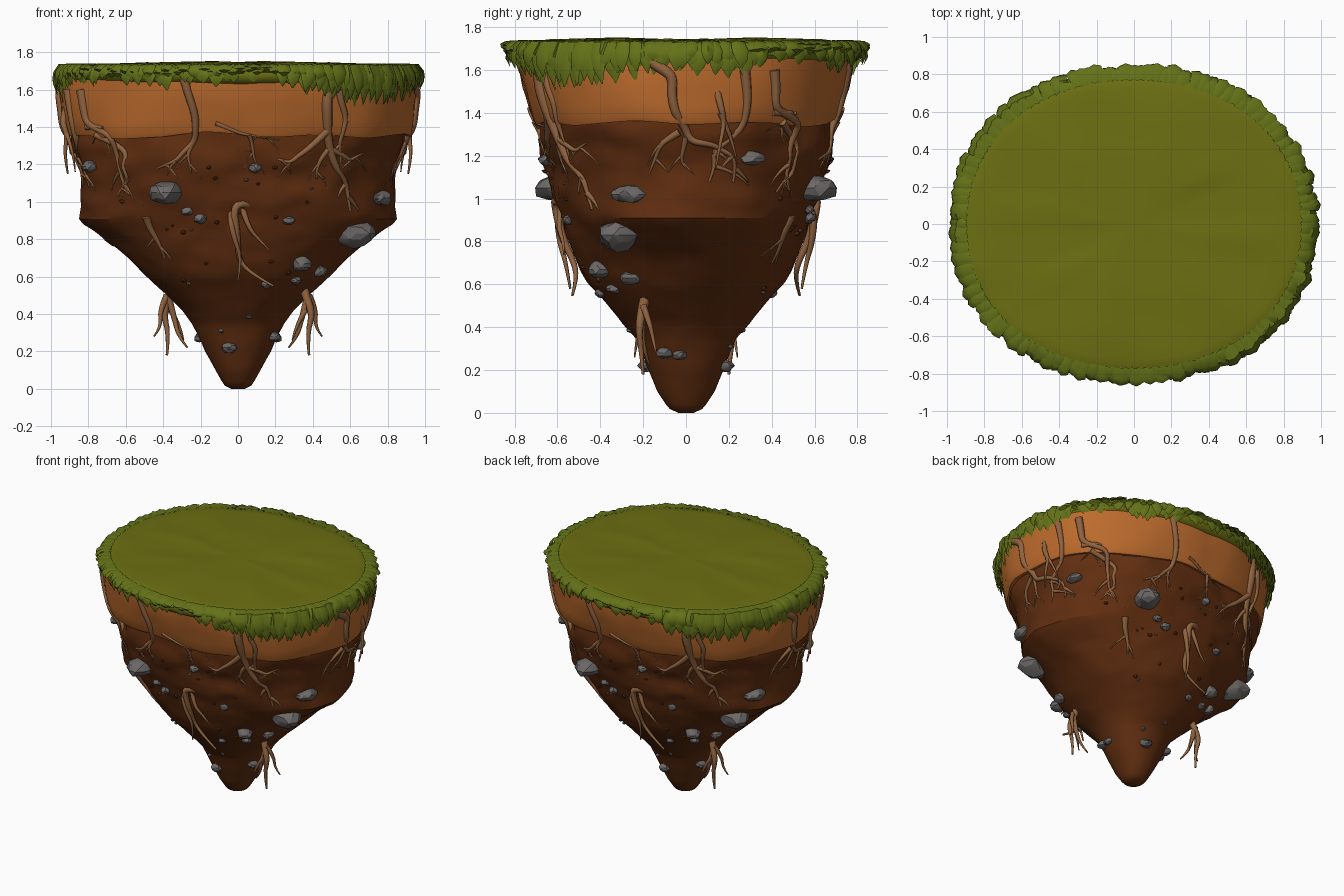
import bpy, bmesh, math, random
from mathutils import Vector, Matrix, noise
from mathutils.bvhtree import BVHTree

if "Cube" in bpy.data.objects:
    bpy.data.objects.remove(bpy.data.objects["Cube"])

random.seed(4)
TAU = 2 * math.pi


def material(name, rgb):
    m = bpy.data.materials.new(name)
    m.diffuse_color = (*rgb, 1)
    m.use_nodes = True
    m.node_tree.nodes["Principled BSDF"].inputs["Base Color"].default_value = m.diffuse_color
    return m


GRASS = material("olive_grass", (0.150, 0.158, 0.006))
LEAF = material("leaf_green", (0.128, 0.168, 0.009))
CLAY = material("orange_clay", (0.50, 0.145, 0.026))
SOIL = material("dark_soil", (0.118, 0.027, 0.005))
ROOT = material("root_brown", (0.28, 0.125, 0.05))
STONE = material("grey_stone", (0.15, 0.14, 0.135))


def finish(bm, name, mat, angle=35):
    bmesh.ops.recalc_face_normals(bm, faces=bm.faces)
    me = bpy.data.meshes.new(name)
    bm.to_mesh(me)
    bm.free()
    me.materials.append(mat)
    me.shade_smooth()
    me.set_sharp_from_angle(angle=math.radians(angle))
    ob = bpy.data.objects.new(name, me)
    bpy.context.collection.objects.link(ob)
    return ob


def twin(ob):
    # the island repeats itself after half a turn
    other = ob.copy()
    other.name = ob.name + "_opposite"
    other.rotation_euler.z = math.pi
    bpy.context.collection.objects.link(other)


def lerp_table(table, t):
    for a, b in zip(table, table[1:]):
        if t <= b[0]:
            f = max(0, (t - a[0]) / (b[0] - a[0]))
            return [p + (q - p) * f for p, q in zip(a[1:], b[1:])]
    return list(table[-1][1:])


def oval(th, rx, ry, p=2.2):
    c, s = math.cos(th), math.sin(th)
    r = (abs(c / rx) ** p + abs(s / ry) ** p) ** (-1 / p)
    return Vector((r * c, r * s, 0))


def bump(v, scale):
    a = noise.noise(v * scale)
    b = noise.noise(Vector((-v.x, -v.y, v.z)) * scale)
    return a + b


def loft(rings):
    bm = bmesh.new()
    loops = [[bm.verts.new(p) for p in ring] for ring in rings]
    for a, b in zip(loops, loops[1:]):
        for i in range(len(a)):
            j = (i + 1) % len(a)
            bm.faces.new((a[i], a[j], b[j], b[i]))
    bm.faces.new(loops[0])
    bm.faces.new(loops[-1])
    return bm


# soil: tapering body with a ledge, height / half width / half depth
PROFILE = [(0, .035, .035), (.02, .075, .08), (.1, .12, .135), (.2, .175, .175),
           (.35, .245, .235), (.42, .29, .30), (.6, .49, .46), (.78, .66, .53),
           (.86, .77, .55), (.90, .83, .565), (1.0, .84, .61), (1.2, .865, .685),
           (1.32, .90, .70), (1.42, .90, .70)]
N = 96
rings = []
for k in range(55):
    z = 1.42 * (k / 54) ** 1.1
    rx, ry = lerp_table(PROFILE, z)
    ring = []
    for i in range(N):
        v = oval(TAU * i / N, rx, ry)
        v.z = z
        amp = min(1, z / .3)
        q = Vector((v.x, v.y, z * 1.4))
        # broad lumps, rock-like creases and fine grain
        f = .04 * bump(q, 2.2) - .035 * abs(bump(q, 3.5)) + .010 * bump(q, 9) + .012
        v.xy *= 1 + f * amp
        ring.append(v)
    rings.append(ring)
soil_bm = loft(rings)

# clay: pale band under the turf with a wavy lower lip
rings = []
for t, rx, ry in [(1.42, .84, .64), (1.355, .90, .69), (1.352, .925, .712), (1.37, .935, .722),
                  (1.44, .945, .74), (1.52, .953, .758), (1.6, .957, .775), (1.66, .95, .78), (1.70, .9, .74)]:
    ring = []
    for i in range(N):
        v = oval(TAU * i / N, rx, ry)
        edge = bump(Vector((v.x, v.y, 0)), 2.5) * .03 if t < 1.5 else 0
        v.xy *= 1 + .012 * bump(Vector((v.x, v.y, t)), 4) + .004 * bump(Vector((v.x, v.y, t)), 12)
        v.z = t + edge
        ring.append(v)
    rings.append(ring)
clay_bm = loft(rings)

trees = [BVHTree.FromBMesh(soil_bm), BVHTree.FromBMesh(clay_bm)]
finish(soil_bm, "soil_body", SOIL, 28)
finish(clay_bm, "clay_band", CLAY, 30)

# turf: uneven disc with rolled edge
rings = []
for r, dz in [(.9, -.10), (.94, -.08), (.955, -.05), (.945, -.02), (.91, 0), (.85, .005), (.75, .01),
              (.62, .013), (.5, .015), (.38, .016), (.26, .018), (.14, .018), (.05, .018)]:
    ring = []
    for i in range(N):
        v = oval(TAU * i / N, r, r * .855, 2.12)
        q = Vector((v.x, v.y * 1.8, 0))
        v.z = 1.727 + dz + .010 * bump(q, 2.2) + .004 * bump(q, 5)
        ring.append(v)
    rings.append(ring)
finish(loft(rings), "turf_top", GRASS, 40)

# leaf fringe: overlapping drooping blades, tip height by angle
TIPS = [(0, 1.58), (12, 1.55), (25, 1.63), (40, 1.66), (55, 1.61), (72, 1.635), (90, 1.65), (103, 1.66),
        (117, 1.58), (135, 1.52), (150, 1.52), (165, 1.56), (180, 1.58)]
bm = bmesh.new()
for layer, count in enumerate((130, 120, 110)):
    for i in range(count):
        th = TAU * (i + .33 * layer + random.uniform(-.35, .35)) / count
        tip = lerp_table(TIPS, math.degrees(th) % 180)[0]
        tip += random.uniform(-.03, .03) + .022 * layer
        reach = random.uniform(.965, 1.0) - .012 * (2 - layer)
        w = random.uniform(.028, .042)
        edge = oval(th, 1, .86, 2.12)
        side = Vector((-edge.y, edge.x, 0)).normalized()
        lean = random.uniform(-.03, .03)
        drop = 1.715 - tip
        rows = []
        for rad, h, wide in [(.89, 1.728, .6), (reach - .035, 1.722, .95), (reach - .008, 1.715 - .3 * drop, 1.1),
                             (reach, 1.715 - .65 * drop, .8), (reach - .012, tip, .08)]:
            c = edge * rad + side * lean * (1.72 - h) * 6
            c.z = h + .004 * layer
            out = edge.normalized() * .014 + Vector((0, 0, .006))
            rows.append([bm.verts.new(c - side * w * wide), bm.verts.new(c + out * min(1, wide)),
                         bm.verts.new(c + side * w * wide)])
        for a, b in zip(rows, rows[1:]):
            for j in (0, 1):
                bm.faces.new((a[j], a[j + 1], b[j + 1], b[j]))
finish(bm, "leaf_fringe", LEAF, 50)


def place(side, u, z, lift=0.0):
    """Point on the island seen from the front (F) or right (R)."""
    d = Vector((0, 1, 0)) if side == "F" else Vector((-1, 0, 0))
    o = Vector((u, -3, z)) if side == "F" else Vector((3, u, z))
    hits = [h for h in (t.ray_cast(o, d) for t in trees) if h[0]]
    if hits:
        loc, nor = min(hits, key=lambda h: h[3])[:2]
    else:
        loc, nor = min((t.find_nearest(o + d * 2.8) for t in trees), key=lambda h: h[3])[:2]
    if nor.dot(loc) < 0:
        nor = -nor
    return loc + nor * lift, nor


def root(name, paths):
    """Tapered tubes; each path is (side, thickness, lift, [(u, z), ...])."""
    cu = bpy.data.curves.new(name, "CURVE")
    cu.dimensions, cu.bevel_depth, cu.bevel_resolution = "3D", 1.0, 1
    cu.resolution_u, cu.use_fill_caps = 3, True
    cu.materials.append(ROOT)

    def tube(pts, thick):
        sp = cu.splines.new("NURBS")
        sp.points.add(len(pts) - 1)
        for i, (p, v) in enumerate(zip(sp.points, pts)):
            p.co = (*v, 1)
            p.radius = thick * (1 - .78 * i / (len(pts) - 1))
        sp.order_u, sp.use_endpoint_u = 3, True

    for side, thick, lift, pts in paths:
        if side == "free":
            tube([Vector(p) for p in pts], thick)
            continue
        fine = []
        for a, b in zip(pts, pts[1:]):
            fine += [a, ((a[0] + b[0]) / 2 + random.uniform(-.012, .012), (a[1] + b[1]) / 2)]
        fine.append(pts[-1])
        tube([place(side, *p, lift)[0] for p in fine], thick)
        # small twigs near the tip
        for sgn in (-1, 1):
            u, z = fine[-2 if sgn > 0 else -3]
            tw = [(u, z), (u + sgn * .035, z - .03), (u + sgn * random.uniform(.04, .07), z - random.uniform(.06, .1))]
            tube([place(side, *p, lift)[0] for p in tw], thick * .45)
    twin(link(name, cu))


def link(name, data):
    ob = bpy.data.objects.new(name, data)
    bpy.context.collection.objects.link(ob)
    return ob


# roots clinging to the sides
root("forked_root", [("F", .026, .01, [(-.29, 1.66), (-.23, 1.47), (-.23, 1.32), (-.33, 1.22), (-.43, 1.18)]),
                     ("F", .016, .008, [(-.23, 1.34), (-.27, 1.25), (-.25, 1.15)])])
root("spreading_root", [("F", .036, .012, [(.49, 1.68), (.48, 1.45), (.5, 1.25), (.58, 1.1), (.6, .95)]),
                        ("F", .022, .012, [(.48, 1.38), (.36, 1.27), (.28, 1.21), (.21, 1.23)]),
                        ("F", .018, .012, [(.5, 1.28), (.6, 1.22), (.67, 1.26)]),
                        ("F", .018, .012, [(.5, 1.3), (.43, 1.2), (.42, 1.12)]),
                        ("F", .022, .012, [(.54, 1.6), (.58, 1.45), (.54, 1.3), (.55, 1.2)])])
root("corner_root", [("F", .027, .01, [(-.84, 1.6), (-.81, 1.42), (-.68, 1.35), (-.63, 1.16), (-.58, 1.04)]),
                     ("F", .018, .01, [(-.81, 1.4), (-.72, 1.4), (-.68, 1.26)])])
root("edge_root", [("F", .026, .015, [(-.91, 1.6), (-.88, 1.4), (-.85, 1.22), (-.83, 1.08)])])
root("lip_root", [("F", .013, .008, [(-.12, 1.42), (0, 1.37), (.1, 1.35), (.22, 1.33)]),
                  ("F", .013, .008, [(.06, 1.36), (.08, 1.26), (.11, 1.16)])])
root("side_root", [("R", .03, .012, [(-.16, 1.64), (-.06, 1.57), (-.05, 1.4), (.02, 1.27), (.13, 1.25), (.22, 1.2), (.22, 1.08)]),
                   ("R", .02, .01, [(-.03, 1.31), (-.12, 1.25), (-.17, 1.12)]),
                   ("R", .016, .01, [(0, 1.29), (-.02, 1.2), (0, 1.14)])])
root("bent_root", [("R", .02, .012, [(.45, 1.36), (.52, 1.25), (.5, 1.12), (.42, 1.03)])])
root("small_root", [("F", .024, .012, [(-.49, .92), (-.44, .81), (-.39, .7)])])
# roots hanging clear of the soil
root("arched_root", [("free", .03, 0, [(.1, -.53, .96), (.06, -.6, 1.0), (-.03, -.61, .98), (0, -.58, .82), (.0, -.52, .7), (.06, -.51, .62), (.19, -.53, .55)]),
                     ("free", .024, 0, [(.0, -.53, .99), (-.05, -.6, .95), (-.02, -.59, .8), (.02, -.56, .7), (.0, -.54, .58)]),
                     ("free", .018, 0, [(.02, -.58, .98), (.05, -.6, .87), (.11, -.57, .8), (.17, -.57, .74)])])
root("hanging_root", [("free", .03, 0, [(.33, -.17, .62), (.36, -.2, .5), (.4, -.22, .4), (.37, -.21, .3), (.38, -.2, .18)]),
                      ("free", .02, 0, [(.37, -.2, .48), (.34, -.21, .38), (.32, -.19, .28), (.27, -.17, .22)]),
                      ("free", .018, 0, [(.38, -.2, .5), (.42, -.17, .42), (.41, -.15, .33), (.45, -.14, .28)]),
                      ("free", .015, 0, [(.36, -.21, .42), (.31, -.23, .34), (.29, -.24, .26)])])
root("outer_root", [("free", .022, 0, [(.88, .12, 1.6), (.95, .16, 1.44), (.91, .18, 1.36), (.93, .16, 1.26), (.91, .14, 1.15)]),
                    ("free", .014, 0, [(.93, .16, 1.4), (.88, .22, 1.28), (.87, .24, 1.16)])])


def stone(name, side, u, z, a, h, mat=STONE, level=2):
    # lumpy, slightly faceted rock half sunk in the soil
    loc, nor = place(side, u, z, .12 * a)
    bm = bmesh.new()
    bmesh.ops.create_icosphere(bm, subdivisions=level, radius=1)
    seed = Vector((u * 9, z * 9, 3))
    for v in bm.verts:
        v.co *= 1 + .28 * noise.noise(v.co * 1.3 + seed)
    frame = nor.to_track_quat("Z", "Y").to_matrix().to_4x4()
    bm.transform(Matrix.Translation(loc) @ frame @ Matrix.Rotation(random.uniform(-.4, .4), 4, "Z")
                 @ Matrix.Diagonal((a, h, .75 * min(a, h), 1)))
    twin(finish(bm, name, mat, 22))


STONES = [("F", -.38, 1.05, .088, .12), ("F", .62, .83, .115, .095), ("F", .34, .67, .055, .06),
          ("F", .75, 1.02, .045, .045), ("F", -.2, .91, .037, .035), ("F", .27, .9, .034, .03),
          ("F", -.05, .22, .04, .042), ("F", .19, .28, .036, .045), ("F", .15, .56, .028, .03),
          ("F", .09, 1.18, .035, .04), ("F", -.27, .95, .035, .03), ("F", -.79, 1.19, .045, .06),
          ("R", -.27, 1.02, .055, .085), ("R", -.26, .63, .042, .05), ("R", -.03, .27, .03, .036),
          ("R", .18, .22, .033, .045), ("F", .31, .58, .03, .035), ("F", -.09, .31, .015, .02)]
for i, s in enumerate(STONES):
    stone(f"stone_{i + 1}", *s)

# scattered clods
for i in range(24):
    z = random.uniform(.3, 1.3)
    w = lerp_table(PROFILE, z)[i % 2]
    r = random.uniform(.008, .018)
    stone(f"clod_{i + 1}", "FR"[1 - i % 2] if i % 2 else "F", random.uniform(-.8, .8) * w, z, r, r * 1.2,
          SOIL if i % 3 else STONE, 1)
